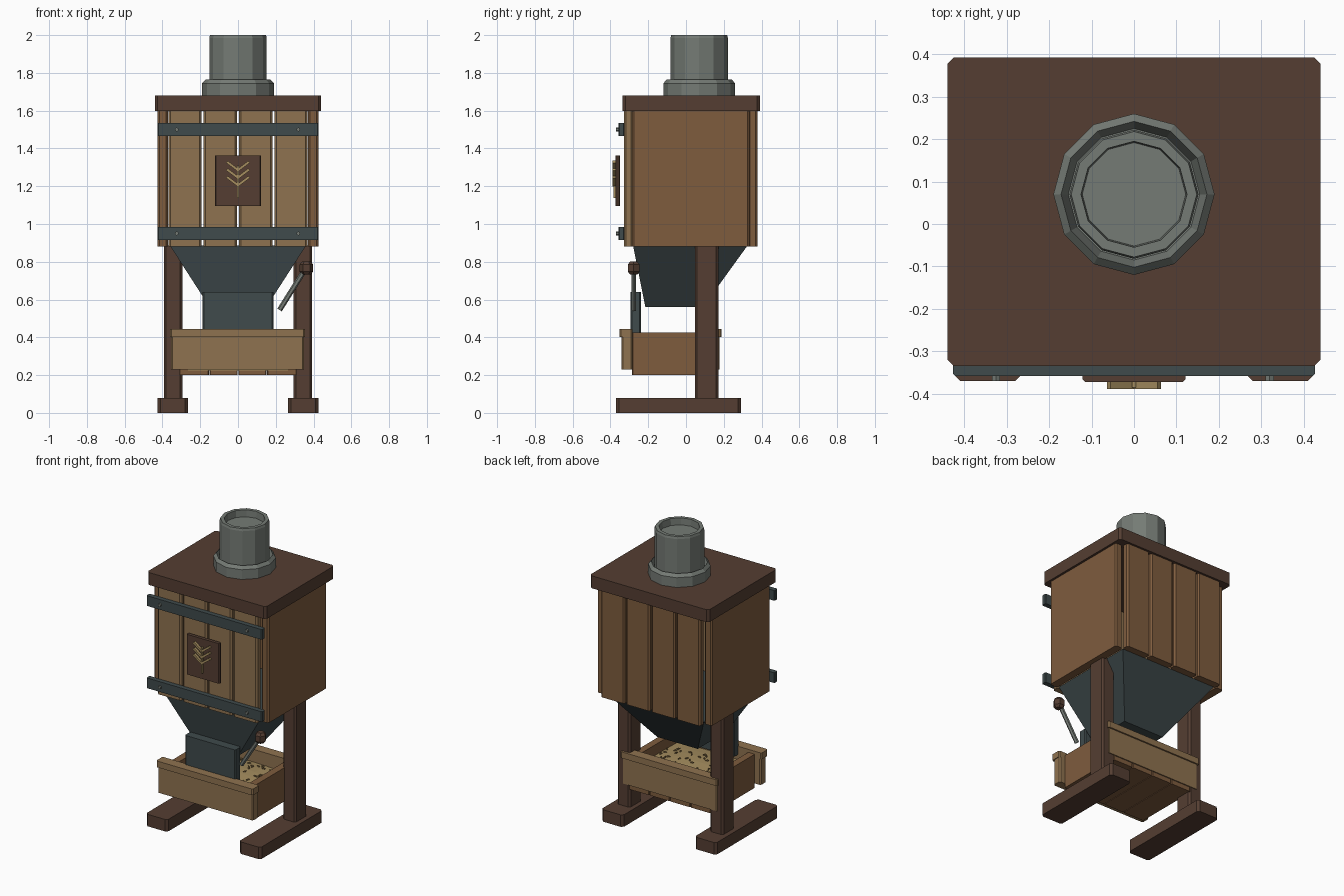
import bpy, bmesh, math, random
from mathutils import Vector, Matrix

if "Cube" in bpy.data.objects:
    bpy.data.objects.remove(bpy.data.objects["Cube"])

random.seed(4)


def material(name, r, g, b):
    m = bpy.data.materials.new(name)
    m.diffuse_color = (r, g, b, 1)
    m.use_nodes = True
    m.node_tree.nodes["Principled BSDF"].inputs["Base Color"].default_value = m.diffuse_color
    return m


DARK = material("dark_wood", 0.089, 0.048, 0.032)
TAN = material("tan_wood", 0.275, 0.17, 0.08)
BROWN = material("brown_wood", 0.21, 0.107, 0.048)
IRON = material("dark_iron", 0.05, 0.069, 0.072)
STEEL = material("light_steel", 0.178, 0.198, 0.178)
GRAIN = material("grain", 0.38, 0.27, 0.115)
SEED = material("seed", 0.20, 0.13, 0.05)


def finish(name, bm, mat):
    bmesh.ops.recalc_face_normals(bm, faces=bm.faces)
    me = bpy.data.meshes.new(name)
    bm.to_mesh(me)
    bm.free()
    me.materials.append(mat)
    ob = bpy.data.objects.new(name, me)
    bpy.context.collection.objects.link(ob)
    return ob


def box(name, x, y, z, mat, chamfer=0.0):
    """Box from (min, max) ranges, with its upright edges chamfered."""
    bm = bmesh.new()
    bmesh.ops.create_cube(bm, size=1)
    for v in bm.verts:
        v.co = [r[0] if c < 0 else r[1] for c, r in zip(v.co, (x, y, z))]
    if chamfer:
        up = [e for e in bm.edges
              if abs(e.verts[0].co.z - e.verts[1].co.z) > 1e-4]
        bmesh.ops.bevel(bm, geom=up, offset=chamfer, segments=1,
                        affect='EDGES', profile=0.5)
    return finish(name, bm, mat)


def rod(name, a, b, radius, sides, mat):
    """Cylinder between two points."""
    a, b = Vector(a), Vector(b)
    d = b - a
    bm = bmesh.new()
    bmesh.ops.create_cone(bm, cap_ends=True, segments=sides, radius1=radius,
                          radius2=radius, depth=d.length,
                          matrix=Matrix.Translation((a + b) / 2)
                          @ d.to_track_quat('Z', 'Y').to_matrix().to_4x4())
    return finish(name, bm, mat)


def lathe(name, profile, sides, y, mat):
    """Turned shape around an upright axis; ends of the profile are capped."""
    bm = bmesh.new()
    rings = [[bm.verts.new((r * math.cos(k * math.tau / sides),
                            y + r * math.sin(k * math.tau / sides), z))
              for k in range(sides)] for r, z in profile]
    for lo, hi in zip(rings, rings[1:]):
        for k in range(sides):
            n = (k + 1) % sides
            bm.faces.new((lo[k], lo[n], hi[n], hi[k]))
    bm.faces.new(rings[0])
    bm.faces.new(rings[-1])
    return finish(name, bm, mat)


# Stand: feet and legs
for side, s in (("left", -1), ("right", 1)):
    box(f"{side}_foot", sorted((s * 0.265, s * 0.425)), (-0.37, 0.29),
        (0, 0.08), DARK, 0.015)
    box(f"{side}_leg", sorted((s * 0.295, s * 0.392)), (0.047, 0.172),
        (0.08, 0.885), DARK, 0.012)
    # Bin side panel
    box(f"{side}_bin_panel", sorted((s * 0.37, s * 0.425)), (-0.285, 0.335),
        (0.88, 1.6), BROWN, 0.01)

# Bin planks on front and back
for i in range(4):
    cx = (i - 1.5) * 0.187
    span = (cx - 0.088, cx + 0.088)
    box(f"front_plank_{i + 1}", span, (-0.327, -0.28), (0.88, 1.6), TAN, 0.01)
    box(f"back_plank_{i + 1}", span, (0.33, 0.378), (0.88, 1.6), BROWN, 0.01)

# Lid
box("lid", (-0.44, 0.44), (-0.335, 0.392), (1.597, 1.68), DARK, 0.015)

# Filler pipe and its collar
lathe("pipe_collar", [(0.19, 1.68), (0.19, 1.745), (0.172, 1.765),
                      (0.155, 1.72)], 12, 0.07, STEEL)
lathe("filler_pipe", [(0.152, 1.68), (0.152, 1.985), (0.148, 2.0),
                      (0.125, 2.0), (0.122, 1.955)], 12, 0.07, STEEL)

# Iron straps with rivets
for name, z in (("upper", 1.5), ("lower", 0.95)):
    box(f"{name}_strap", (-0.427, 0.427), (-0.358, -0.325),
        (z - 0.034, z + 0.034), IRON, 0.005)
    for side, x in (("left", -0.325), ("right", 0.32)):
        rod(f"{name}_{side}_rivet", (x, -0.35, z), (x, -0.37, z), 0.011, 6, STEEL)

# Plaque with a wheat ear
box("plaque", (-0.122, 0.122), (-0.372, -0.35), (1.095, 1.363), DARK, 0.006)
box("wheat_stem", (-0.005, 0.005), (-0.385, -0.37), (1.138, 1.31), GRAIN)
for i in range(3):
    z = 1.205 + i * 0.04
    for side, s in (("left", -1), ("right", 1)):
        leaf = box(f"wheat_{side}_leaf_{i + 1}", (0, 0.074), (-0.009, 0.009),
                   (-0.007, 0.007), GRAIN)
        tilt = math.radians(37)
        leaf.matrix_world = (Matrix.Translation((0, -0.38, z))
                             @ Matrix.Rotation(0 if s > 0 else math.pi, 4, 'Z')
                             @ Matrix.Rotation(-tilt, 4, 'Y'))

# Funnel under the bin
bm = bmesh.new()
bmesh.ops.create_cube(bm, size=1)
for v in bm.verts:
    top = v.co.z > 0
    hx, y0, y1, z = (0.36, -0.28, 0.325, 0.885) if top else (0.15, -0.215, 0.09, 0.56)
    v.co = (math.copysign(hx, v.co.x), y0 if v.co.y < 0 else y1, z)
finish("funnel", bm, IRON)

# Gate plate and lever
box("gate", (-0.187, 0.187), (-0.295, -0.237), (0.39, 0.64), IRON, 0.008)
rod("lever_rod", (0.22, -0.276, 0.545), (0.352, -0.276, 0.755), 0.014, 6, STEEL)
lathe("lever_knob", [(0.022, 0.732), (0.036, 0.748), (0.036, 0.785),
                     (0.022, 0.802)], 6, 0, DARK).location = (0.362, -0.277, 0)

# Tray: end boards with caps, side boards, floor planks
for name, outer, inner, s in (("front", -0.342, -0.283, -1), ("back", 0.177, 0.12, 1)):
    box(f"tray_{name}_board", (-0.355, 0.35), sorted((outer, inner)),
        (0.23, 0.405), TAN, 0.008)
    box(f"tray_{name}_cap", (-0.36, 0.355), sorted((outer + s * 0.01, inner)),
        (0.403, 0.445), TAN, 0.008)
for side, s in (("left", -1), ("right", 1)):
    box(f"tray_{side}_board", sorted((s * 0.262, s * 0.31)), (-0.285, 0.125),
        (0.2, 0.425), BROWN, 0.004)
for i in range(4):
    cx = (i - 1.5) * 0.152
    box(f"tray_floor_plank_{i + 1}", (cx - 0.074, cx + 0.074), (-0.284, 0.17),
        (0.2, 0.23), BROWN, 0.004)

# Grain heap with loose seeds


def heap(x, y):
    return 0.35 + 0.03 * math.cos(x * 5.5) * math.cos((y + 0.08) * 6)


bm = bmesh.new()
bmesh.ops.create_grid(bm, x_segments=8, y_segments=6, size=1)
for v in bm.verts:
    x, y = v.co.x * 0.265, v.co.y * 0.205 - 0.08
    v.co = (x, y, heap(x, y))
rim = [e for e in bm.edges if e.is_boundary]
skirt = bmesh.ops.extrude_edge_only(bm, edges=rim)["geom"]
for v in (g for g in skirt if isinstance(g, bmesh.types.BMVert)):
    v.co.z = 0.225
finish("grain_heap", bm, GRAIN)

bm = bmesh.new()
for _ in range(70):
    x, y = random.uniform(-0.25, 0.25), random.uniform(-0.22, 0.11)
    bmesh.ops.create_icosphere(
        bm, subdivisions=1, radius=1,
        matrix=Matrix.Translation((x, y, heap(x, y) + 0.002))
        @ Matrix.Rotation(random.uniform(0, math.tau), 4, 'Z')
        @ Matrix.Diagonal((0.013, 0.006, 0.006, 1)))
finish("loose_seeds", bm, SEED)
